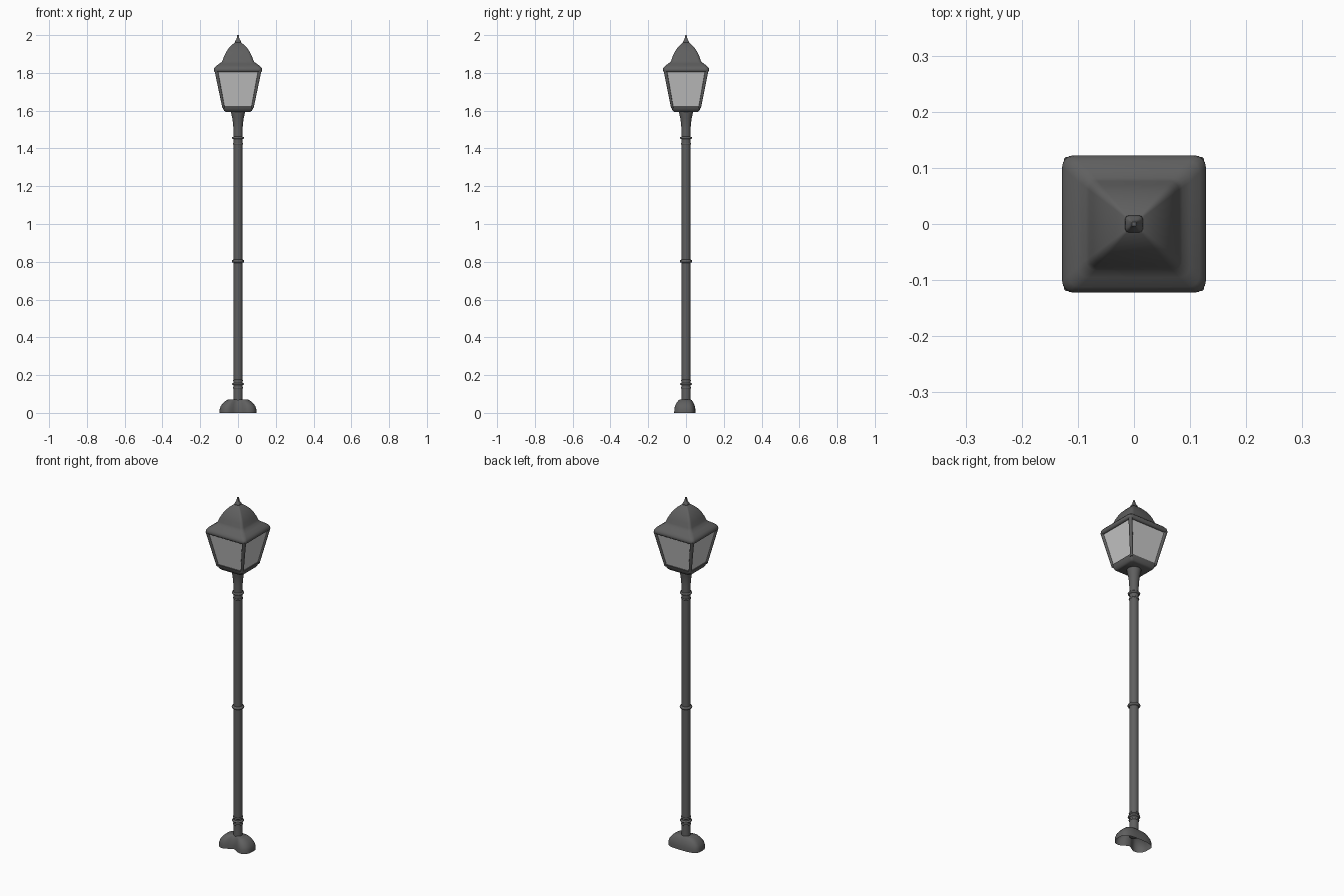
import bpy, bmesh, math

if "Cube" in bpy.data.objects:
    bpy.data.objects.remove(bpy.data.objects["Cube"])


def mat(name, v):
    m = bpy.data.materials.new(name)
    m.diffuse_color = (v, v, v, 1)
    m.use_nodes = True
    m.node_tree.nodes["Principled BSDF"].inputs["Base Color"].default_value = m.diffuse_color
    return m


METAL = mat("dark_grey_metal", 0.115)
GLASS = mat("pale_grey_glass", 0.58)
SY = 0.955  # lantern is slightly shallower than wide


def loft(name, rings, material, bottom=True, top=True, angle=35):
    """Skin a stack of equal-length point rings."""
    bm = bmesh.new()
    vs = [[bm.verts.new(p) for p in r] for r in rings]
    n = len(vs[0])
    for a, b in zip(vs, vs[1:]):
        for i in range(n):
            j = (i + 1) % n
            bm.faces.new((a[i], a[j], b[j], b[i]))
    if bottom:
        bm.faces.new(vs[0][::-1])
    if top:
        bm.faces.new(vs[-1])
    me = bpy.data.meshes.new(name)
    bm.to_mesh(me)
    bm.free()
    me.materials.append(material)
    ob = bpy.data.objects.new(name, me)
    bpy.context.collection.objects.link(ob)
    bpy.ops.object.select_all(action='DESELECT')
    ob.select_set(True)
    bpy.context.view_layer.objects.active = ob
    bpy.ops.object.shade_smooth_by_angle(angle=math.radians(angle))
    return ob


def circle(r, z, n=20):
    return [(r * math.cos(2 * math.pi * i / n), r * math.sin(2 * math.pi * i / n), z) for i in range(n)]


def rounded(h, z, r, steps=4):
    """Rounded rectangle, half width h."""
    pts = []
    for k, (sx, sy) in enumerate(((1, 1), (-1, 1), (-1, -1), (1, -1))):
        for i in range(steps + 1):
            a = math.pi / 2 * (k + i / steps)
            pts.append((sx * (h - r) + r * math.cos(a), sy * (h * SY - r) + r * math.sin(a), z))
    return pts


def rect(cx, cy, hx, hy, z):
    return [(cx + hx, cy + hy, z), (cx - hx, cy + hy, z), (cx - hx, cy - hy, z), (cx + hx, cy - hy, z)]


# kidney-shaped foot with a hollow in its front edge, open below
def foot_ring(s, z, n=48):
    pts = []
    for i in range(n):
        a = 2 * math.pi * i / n
        c, d = math.cos(a), math.sin(a)
        x = 0.098 * math.copysign(abs(c) ** 0.65, c)
        y = (0.05 if d > 0 else 0.07) * math.copysign(abs(d) ** 0.65, d)
        if d < 0:
            y += 0.034 * math.exp(-(x / 0.036) ** 2)
        pts.append((x * s, y * s, z))
    return pts


loft("foot", [foot_ring(s, z) for s, z in
              ((1, 0), (0.99, 0.02), (0.93, 0.037), (0.8, 0.053), (0.64, 0.066), (0.52, 0.071))],
     METAL, bottom=False, angle=60)

# pole with flared neck under the lantern
loft("pole", [circle(r, z) for r, z in
              ((0.024, 0.04), (0.024, 1.5), (0.026, 1.53), (0.030, 1.56), (0.036, 1.585), (0.038, 1.60))], METAL)

# rings on the pole
for i, (z, r, h) in enumerate(((0.133, 0.027, 0.006), (0.153, 0.032, 0.007), (0.172, 0.027, 0.006),
                               (0.803, 0.033, 0.009), (1.425, 0.027, 0.006), (1.456, 0.032, 0.007))):
    loft(f"pole_ring_{i}", [circle(q, z + d) for q, d in
                            ((0.022, -h), (r - 0.002, -h * 0.6), (r, 0), (r - 0.002, h * 0.6), (0.022, h))],
         METAL, angle=60)

# lantern tray
loft("lantern_tray", [rounded(h, z, r) for h, z, r in
                      ((0.066, 1.594, 0.010), (0.074, 1.600, 0.012), (0.080, 1.613, 0.012), (0.084, 1.626, 0.012))],
     METAL)

# glass box
loft("glass", [rect(0, 0, h, h * SY, z) for h, z in ((0.077, 1.62), (0.117, 1.81))], GLASS)

# corner posts
for sx in (1, -1):
    for sy in (1, -1):
        rings = []
        for h, w, z in ((0.083, 0.0065, 1.615), (0.125, 0.009, 1.815)):
            r = rect(sx * (h - w), sy * (h * SY - w), w, w, z)
            # chamfer each corner of the post
            ring = []
            for i in range(4):
                p, a, b = r[i], r[i - 1], r[(i + 1) % 4]
                for q in (a, b):
                    ring.append(tuple(p[k] + (q[k] - p[k]) * 0.2 for k in range(3)))
            rings.append(ring)
        loft(f"corner_post_{sx}_{sy}", rings, METAL, angle=50)

# bell-shaped roof
loft("roof", [rounded(h, z, min(0.02, h * 0.2)) for h, z in
              ((0.120, 1.804), (0.126, 1.808), (0.128, 1.816), (0.126, 1.826), (0.117, 1.836), (0.100, 1.848),
               (0.086, 1.858), (0.080, 1.870), (0.073, 1.890), (0.063, 1.910), (0.049, 1.931),
               (0.034, 1.947), (0.018, 1.960), (0.012, 1.963))], METAL, angle=45)

# finial
loft("finial", [rounded(h, z, h * 0.4, 2) for h, z in
                ((0.012, 1.955), (0.016, 1.962), (0.014, 1.970), (0.009, 1.977), (0.006, 1.988), (0.004, 2.0))],
     METAL, angle=50)
